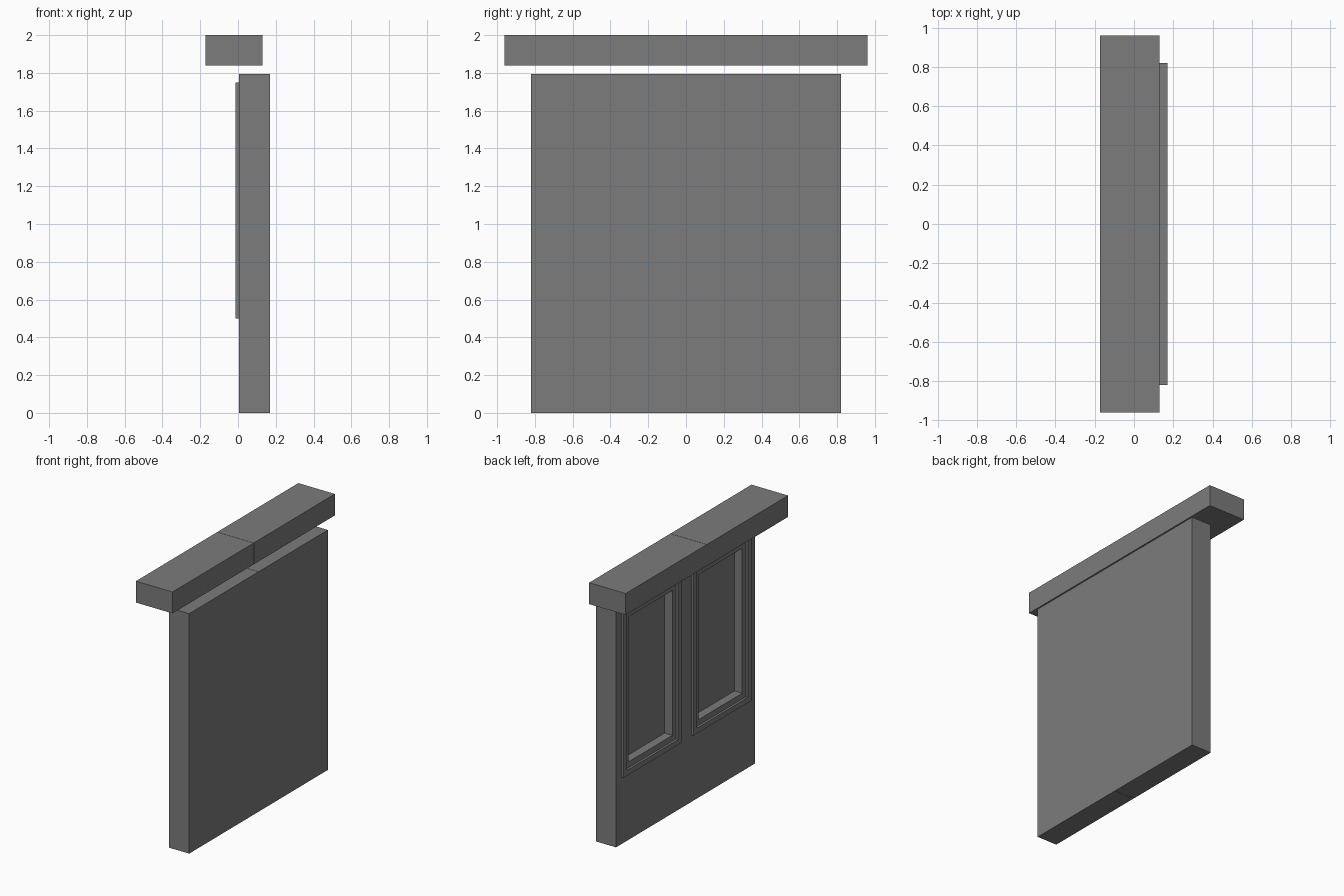
import bpy
import bmesh

cube = bpy.data.objects.get("Cube")
if cube:
    bpy.data.objects.remove(cube, do_unlink=True)

grey = bpy.data.materials.new("plain_grey")
grey.use_nodes = True
COLOUR = (0.2, 0.2, 0.2, 1)
grey.diffuse_color = COLOUR
grey.node_tree.nodes["Principled BSDF"].inputs["Base Color"].default_value = COLOUR


def inset(rect, d):
    """Shrink a (y0, y1, z0, z1) rectangle on all sides."""
    y0, y1, z0, z1 = rect
    return (y0 + d, y1 - d, z0 + d, z1 - d)


def loft(name, steps):
    """Join a series of (x, rectangle) sections into one closed solid."""
    bm = bmesh.new()
    loops = []
    for x, (y0, y1, z0, z1) in steps:
        corners = ((y0, z0), (y1, z0), (y1, z1), (y0, z1))
        loops.append([bm.verts.new((x, y, z)) for y, z in corners])
    for a, b in zip(loops, loops[1:]):
        for i in range(4):
            j = (i + 1) % 4
            bm.faces.new((a[i], a[j], b[j], b[i]))
    bm.faces.new(loops[0])
    bm.faces.new(loops[-1])
    bmesh.ops.recalc_face_normals(bm, faces=bm.faces)
    mesh = bpy.data.meshes.new(name)
    bm.to_mesh(mesh)
    bm.free()
    mesh.materials.append(grey)
    obj = bpy.data.objects.new(name, mesh)
    bpy.context.collection.objects.link(obj)
    return obj


def span(side, near, far, z0, z1):
    """Rectangle on one side of the centre seam."""
    y0, y1 = sorted((side * near, side * far))
    return (y0, y1, z0, z1)


BACK, FACE, RAISED, PANE = 0.17, 0.005, -0.012, 0.07
SEAM = 0.001

for side, label in ((-1, "front"), (1, "rear")):
    # Wall half with a raised stepped frame and a deep window recess
    wall = span(side, SEAM, 0.82, 0, 1.795)
    frame = span(side, 0.07, 0.755, 0.5, 1.75)
    lip, opening = inset(frame, 0.04), inset(frame, 0.083)
    loft(label + "_wall_panel", [
        (BACK, wall), (FACE, wall),
        (FACE, frame), (RAISED, frame),
        (RAISED, lip), (FACE, lip),
        (FACE, opening), (PANE, opening),
    ])
    # Overhanging header beam half
    beam = span(side, SEAM, 0.96, 1.84, 2)
    loft(label + "_header_beam", [(0.13, beam), (-0.173, beam)])
